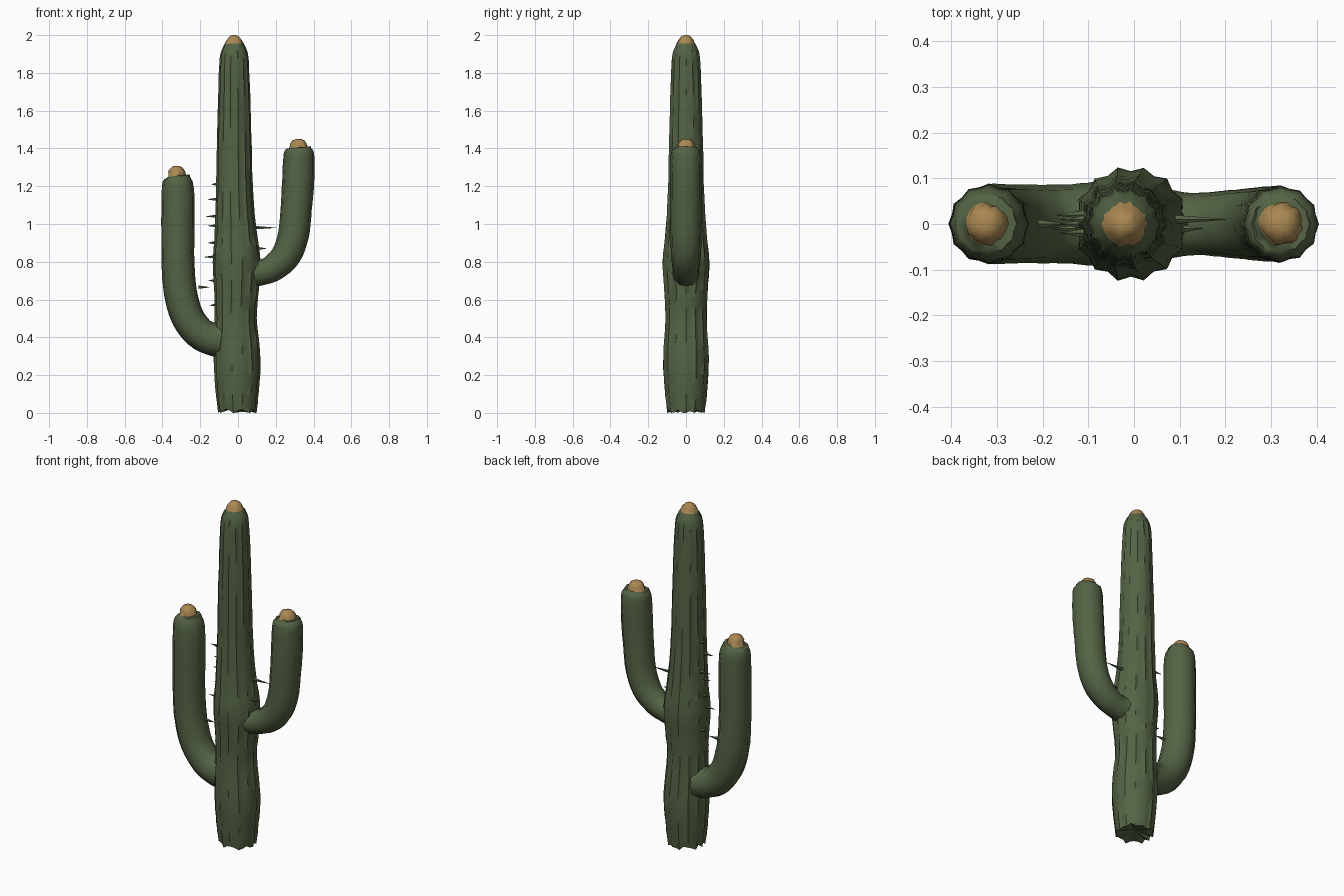
import bpy, bmesh, math, random
from mathutils import Vector, Matrix

if "Cube" in bpy.data.objects:
    bpy.data.objects.remove(bpy.data.objects["Cube"])

random.seed(4)


def material(name, rgb):
    m = bpy.data.materials.new(name)
    m.diffuse_color = (*rgb, 1)
    m.use_nodes = True
    m.node_tree.nodes["Principled BSDF"].inputs["Base Color"].default_value = m.diffuse_color
    return m


GREEN = material("cactus green", (0.088, 0.125, 0.058))
TAN = material("bud tan", (0.40, 0.245, 0.085))


def spline(pts, steps):
    """Catmull-Rom through (x, z, radius) points."""
    p = [Vector(q) for q in pts]
    p = [2 * p[0] - p[1]] + p + [2 * p[-1] - p[-2]]
    out = []
    for i in range(1, len(p) - 2):
        a, b, c, d = p[i - 1:i + 3]
        for s in range(steps):
            t = s / steps
            out.append(0.5 * (2 * b + (c - a) * t + (2 * a - 5 * b + 4 * c - d) * t * t
                              + (3 * b - a - 3 * c + d) * t ** 3))
    return out + [p[-2]]


def finish(bm, name):
    bmesh.ops.recalc_face_normals(bm, faces=bm.faces)
    me = bpy.data.meshes.new(name)
    bm.to_mesh(me)
    bm.free()
    me.materials.append(GREEN)
    me.materials.append(TAN)
    ob = bpy.data.objects.new(name, me)
    bpy.context.collection.objects.link(ob)
    bpy.ops.object.select_all(action='DESELECT')
    ob.select_set(True)
    bpy.context.view_layer.objects.active = ob
    bpy.ops.object.shade_smooth_by_angle(angle=math.radians(55))
    return ob


def ribbed_stem(name, body, bud, ribs, depth, base=False):
    """Sweep a fluted section along the body, then close it with a bumpy tan bud."""
    rings = spline(body, 4)
    first_bud = len(rings)
    rings += [Vector(b) for b in bud]
    n = ribs * 2
    bm = bmesh.new()
    loops = []
    for i, c in enumerate(rings):
        lo, hi = rings[max(i - 1, 0)], rings[min(i + 1, len(rings) - 1)]
        t = Vector((hi.x - lo.x, 0, hi.y - lo.y)).normalized()
        side, y = Vector((t.z, 0, -t.x)), Vector((0, 1, 0))
        loop = []
        for k in range(n):
            a = 2 * math.pi * k / n
            r = c.z * (1 - depth * (k % 2))
            if i >= first_bud:
                r = c.z * random.uniform(0.9, 1.08)
            else:
                r *= random.uniform(0.99, 1.008)
            v = Vector((c.x, 0, c.y)) + r * (math.cos(a) * side + math.sin(a) * y)
            if base and i == 0:
                v.z = random.uniform(0, 0.022) if k % 4 else 0   # ragged foot
            loop.append(bm.verts.new(v))
        loops.append(loop)
    for i in range(len(loops) - 1):
        for k in range(n):
            j = (k + 1) % n
            f = bm.faces.new((loops[i][k], loops[i][j], loops[i + 1][j], loops[i + 1][k]))
            f.material_index = int(i >= first_bud)
    bm.faces.new(loops[-1]).material_index = 1
    if base:
        mid = bm.verts.new((rings[0].x, 0, 0.03))
        for k in range(n):
            bm.faces.new((loops[0][(k + 1) % n], loops[0][k], mid))
    return finish(bm, name)


# Trunk: (x, z, radius)
ribbed_stem("trunk",
            [(-0.003, 0.0, 0.102), (-0.004, 0.12, 0.115), (-0.004, 0.28, 0.124), (-0.012, 0.5, 0.112),
             (-0.008, 0.65, 0.118), (-0.007, 0.8, 0.127), (-0.012, 0.95, 0.112), (-0.018, 1.15, 0.099),
             (-0.02, 1.4, 0.093), (-0.02, 1.65, 0.086), (-0.021, 1.82, 0.080), (-0.02, 1.9, 0.073),
             (-0.02, 1.945, 0.056)],
            [(-0.02, 1.955, 0.048), (-0.021, 1.975, 0.039), (-0.021, 1.992, 0.025), (-0.021, 2.0, 0.012)],
            14, 0.085, base=True)

# Lower arm on the left
ribbed_stem("left_arm",
            [(-0.09, 0.385, 0.092), (-0.14, 0.392, 0.087), (-0.205, 0.425, 0.086), (-0.268, 0.51, 0.087),
             (-0.305, 0.64, 0.088), (-0.318, 0.8, 0.087), (-0.318, 1.0, 0.088), (-0.318, 1.15, 0.087),
             (-0.32, 1.215, 0.081), (-0.322, 1.25, 0.066)],
            [(-0.324, 1.255, 0.046), (-0.325, 1.28, 0.042), (-0.326, 1.298, 0.032), (-0.326, 1.307, 0.015)],
            12, 0.06)

# Upper arm on the right
ribbed_stem("right_arm",
            [(0.08, 0.74, 0.075), (0.13, 0.745, 0.068), (0.19, 0.77, 0.072), (0.255, 0.835, 0.079),
             (0.293, 0.94, 0.082), (0.308, 1.08, 0.083), (0.318, 1.22, 0.085), (0.322, 1.34, 0.083),
             (0.323, 1.385, 0.077), (0.323, 1.403, 0.062)],
            [(0.322, 1.406, 0.047), (0.322, 1.425, 0.043), (0.322, 1.442, 0.032), (0.322, 1.45, 0.014)],
            12, 0.06)

# Spines between trunk and arms: start x, y, z and tip x
bm = bmesh.new()
for x, y, z, tip in [(-0.11, 0.01, 1.21, -0.14), (-0.11, -0.02, 1.13, -0.16), (-0.11, 0.02, 1.04, -0.17),
                     (-0.11, 0.0, 0.99, -0.16), (-0.12, 0.01, 0.90, -0.16), (-0.12, -0.01, 0.825, -0.18),
                     (-0.12, 0.02, 0.70, -0.155), (-0.21, 0.0, 0.665, -0.15), (-0.11, 0.0, 0.57, -0.15),
                     (0.09, 0.01, 0.98, 0.20), (0.10, -0.01, 0.87, 0.15)]:
    d = Vector((tip - x, 0, 0))
    rot = d.to_track_quat('Z', 'Y').to_matrix().to_4x4()
    bmesh.ops.create_cone(bm, segments=5, radius1=0.010, radius2=0.001, depth=d.length, cap_ends=True,
                          matrix=Matrix.Translation(Vector((x, y, z)) + d / 2) @ rot)
finish(bm, "spines")
